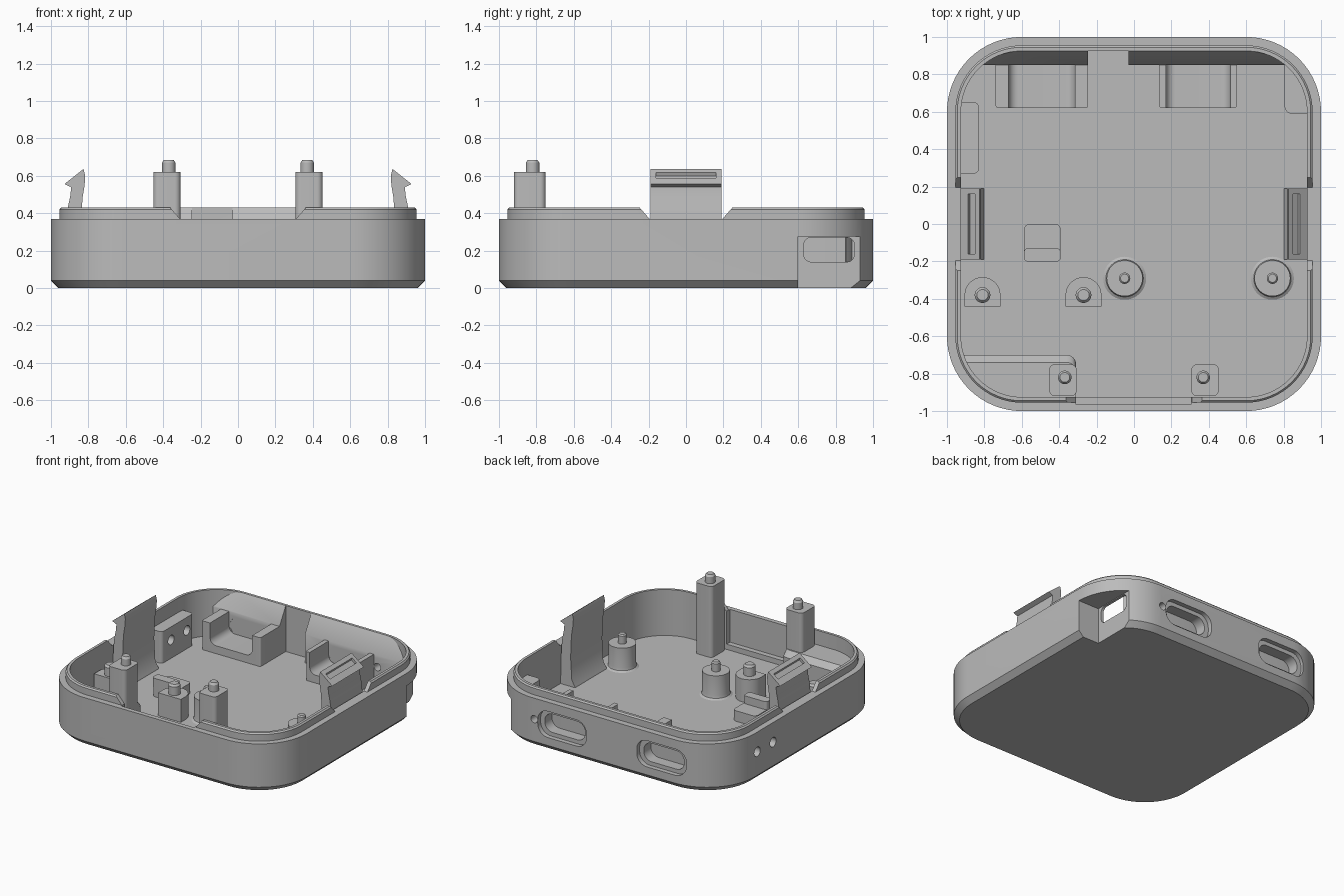
import bpy, bmesh, math

if "Cube" in bpy.data.objects:
    bpy.data.objects.remove(bpy.data.objects["Cube"])

grey = bpy.data.materials.new("plain grey")
grey.use_nodes = True
COLOUR = (0.5, 0.5, 0.5, 1)
grey.diffuse_color = COLOUR
grey.node_tree.nodes["Principled BSDF"].inputs["Base Color"].default_value = COLOUR

FLOOR = 0.08
INNER = 0.925
parts = []


def rounded(cx, cy, w, h, r, n=10):
    """Outline of a rounded rectangle with half sizes w and h."""
    pts = []
    for k, (sx, sy) in enumerate(((1, 1), (-1, 1), (-1, -1), (1, -1))):
        for i in range(n + 1):
            a = math.pi / 2 * (k + i / n)
            pts.append((cx + sx * (w - r) + r * math.cos(a),
                        cy + sy * (h - r) + r * math.sin(a)))
    return pts


def circle(cx, cy, r, n=32):
    return [(cx + r * math.cos(2 * math.pi * i / n),
             cy + r * math.sin(2 * math.pi * i / n)) for i in range(n)]


def rect(u0, u1, v0, v1):
    return [(u0, v0), (u1, v0), (u1, v1), (u0, v1)]


def loft(name, loops, axis="z"):
    """Solid through (outline, level) loops stacked along an axis."""
    place = {"x": lambda u, v, t: (t, u, v), "y": lambda u, v, t: (u, t, v),
             "z": lambda u, v, t: (u, v, t)}[axis]
    bm = bmesh.new()
    rings = [[bm.verts.new(place(u, v, t)) for u, v in pts] for pts, t in loops]
    n = len(rings[0])
    for a, b in zip(rings, rings[1:]):
        for i in range(n):
            bm.faces.new((a[i], a[(i + 1) % n], b[(i + 1) % n], b[i]))
    bm.faces.new(rings[0])
    bm.faces.new(rings[-1])
    bmesh.ops.recalc_face_normals(bm, faces=bm.faces)
    mesh = bpy.data.meshes.new(name)
    bm.to_mesh(mesh)
    bm.free()
    obj = bpy.data.objects.new(name, mesh)
    bpy.context.collection.objects.link(obj)
    mesh.materials.append(grey)
    parts.append(obj)
    return obj


def prism(name, pts, lo, hi, axis="z"):
    return loft(name, [(pts, lo), (pts, hi)], axis)


def combine(targets, tool, operation="DIFFERENCE"):
    """Apply a boolean to each target, then drop the tool."""
    tool.hide_render = True
    for obj in targets:
        bpy.context.view_layer.objects.active = obj
        mod = obj.modifiers.new("cut", "BOOLEAN")
        mod.object, mod.operation, mod.solver = tool, operation, "EXACT"
        bpy.ops.object.modifier_apply(modifier=mod.name)
    parts.remove(tool)
    bpy.data.objects.remove(tool)


def shell_loop(h, z):
    return rounded(0, 0, h, h, h - 0.6, 16), z


# Tray with bottom chamfer, stepped lip and hollow inside
tray = loft("tray", [shell_loop(*p) for p in (
    (0.96, 0), (1, 0.04), (1, 0.37), (0.955, 0.37), (0.955, 0.42), (0.945, 0.43))])
combine([tray], loft("hollow", [shell_loop(INNER, FLOOR), shell_loop(INNER, 0.6)]))

# Gaps in the lip at the front and both sides, with sloping ends
for axis, half, lo, hi in (("y", 0.31, -1.1, -0.8), ("x", 0.195, -1.1, -0.8),
                           ("x", 0.195, 0.8, 1.1)):
    gap = [(-half, 0.37), (half, 0.37), (half + 0.07, 0.45), (-half - 0.07, 0.45)]
    combine([tray], prism("gap", gap, lo, hi, axis))
combine([tray], prism("front_recess", rect(-0.31, 0.305, -0.965, -0.9), 0.12, 0.5))

# Sloping ledges along the back wall
ledges = []
for side, x0, x1 in (("right", -0.82, -0.245), ("left", -0.03, 0.81)):
    wedge = [(0.85, FLOOR - 0.01), (0.85, 0.30), (0.925, 0.43), (0.94, 0.43),
             (0.94, FLOOR - 0.01)]
    ledges.append(prism(side + "_back_ledge", wedge, x0, x1, "x"))

# Raised corner shelf, corner block and side socket block
shelf = loft("front_corner_shelf", [
    (rounded(-0.66, -0.88, 0.35, 0.18, 0.05), FLOOR - 0.01),
    (rounded(-0.66, -0.88, 0.35, 0.18, 0.05), 0.28),
    (rounded(-0.66, -0.90, 0.35, 0.16, 0.05), 0.32)])
corner = prism("corner_block", rounded(0.95, 0.74, 0.145, 0.15, 0.04), FLOOR - 0.01, 0.3)
socket = prism("side_socket_block", rounded(-0.9, 0.46, 0.07, 0.19, 0.025), FLOOR - 0.01, 0.32)
combine(ledges + [shelf, corner, socket],
        loft("inside", [shell_loop(INNER + 0.005, 0), shell_loop(INNER + 0.005, 0.5)]),
        "INTERSECT")

# Port cradles with a U-shaped channel
cradles = []
for side, x0, x1, wall in (("right", -0.74, -0.245, 0.07), ("left", 0.135, 0.55, 0.035)):
    mid, half = (x0 + x1) / 2, (x1 - x0) / 2
    cradle = prism(side + "_port_cradle", rounded(mid, 0.75, half, 0.13, 0.015), FLOOR - 0.01, 0.3)
    channel = rounded(mid, 0.34, half - wall, 0.2, 0.05)
    combine([cradle], prism("channel", channel, 0.5, 0.851, "y"))
    cradles.append(cradle)

# Port openings in the back wall, plus one pin hole
for x in (-0.49, 0.345):
    combine([tray], prism("port_rim", rounded(x, 0.2, 0.205, 0.1, 0.085), 0.965, 1.1, "y"))
    combine([tray] + ledges,
            prism("port", rounded(x, 0.2, 0.17, 0.07, 0.065), 0.83, 1.1, "y"))
combine([tray] + ledges, prism("pin_hole", circle(0.58, 0.21, 0.028), 0.8, 1.1, "y"))

# Two sockets through the side wall
for y in (0.38, 0.57):
    combine([tray, socket], prism("socket", circle(y, 0.22, 0.036), -1.1, -0.7, "x"))

# Outside notch at the rear corner with a window to the inside
combine([tray, corner], prism("notch", rect(0.825, 1.1, 0.6, 1.1), -0.1, 0.275))
combine([tray, corner], prism("window", rounded(0.765, 0.205, 0.135, 0.065, 0.04), 0.76, 0.9, "x"))

# Tall front posts with pegs
for side, s in (("right", -1), ("left", 1)):
    prism(side + "_front_post", rounded(s * 0.38, -0.835, 0.073, 0.085, 0.03), FLOOR - 0.01, 0.62)
    loft(side + "_front_peg", [(circle(s * 0.37, -0.82, r), z) for r, z in
                               ((0.036, 0.6), (0.036, 0.67), (0.026, 0.685))])

# Round standoffs with flared feet
for side, x in (("middle", -0.05), ("left", 0.74)):
    loft(side + "_standoff", [(circle(x, -0.29, r), z) for r, z in (
        (0.115, FLOOR - 0.01), (0.115, FLOOR), (0.1, 0.09), (0.096, 0.11),
        (0.096, 0.26), (0.03, 0.26), (0.03, 0.32), (0.022, 0.33))])

# Standoffs with a flat front
for side, x in (("outer", -0.81), ("inner", -0.27)):
    outline = [p for p in circle(x, -0.38, 0.096) if p[1] > -0.381]
    outline += rect(x - 0.096, x + 0.096, -0.44, -0.44)[:2]
    prism(side + "_flat_standoff", outline, FLOOR - 0.01, 0.255)
    loft(side + "_flat_peg", [(circle(x, -0.38, r), z) for r, z in
                              ((0.042, 0.24), (0.042, 0.32), (0.03, 0.335))])

# Stepped support block on the floor
prism("support_block", rounded(-0.49, -0.1, 0.098, 0.1, 0.03), FLOOR - 0.01, 0.16)
prism("support_block_step", rounded(-0.49, -0.165, 0.098, 0.035, 0.02), 0.15, 0.22)

# Snap clips on both sides, each with a shallow slot in its sloping barb
PROFILE = [(0.826, 0.637), (0.928, 0.556), (0.893, 0.54), (0.895, 0.5), (0.91, 0.43),
           (0.918, 0.35), (0.925, 0.07), (0.8, 0.07), (0.805, 0.09), (0.83, 0.13),
           (0.84, 0.3), (0.835, 0.43), (0.83, 0.49), (0.82, 0.55), (0.817, 0.6)]
SLOT = [(0.858, 0.635), (0.898, 0.605), (0.878, 0.573), (0.845, 0.6)]
for side, s in (("right", -1), ("left", 1)):
    clip = prism(side + "_clip", [(s * x, z) for x, z in PROFILE], -0.19, 0.19, "y")
    combine([clip], prism("slot", [(s * x, z) for x, z in SLOT], -0.16, 0.16, "y"))

# Smooth curves, keep edges sharp
bpy.ops.object.select_all(action="DESELECT")
for obj in parts:
    obj.select_set(True)
bpy.context.view_layer.objects.active = tray
bpy.ops.object.shade_smooth_by_angle(angle=math.radians(30))
